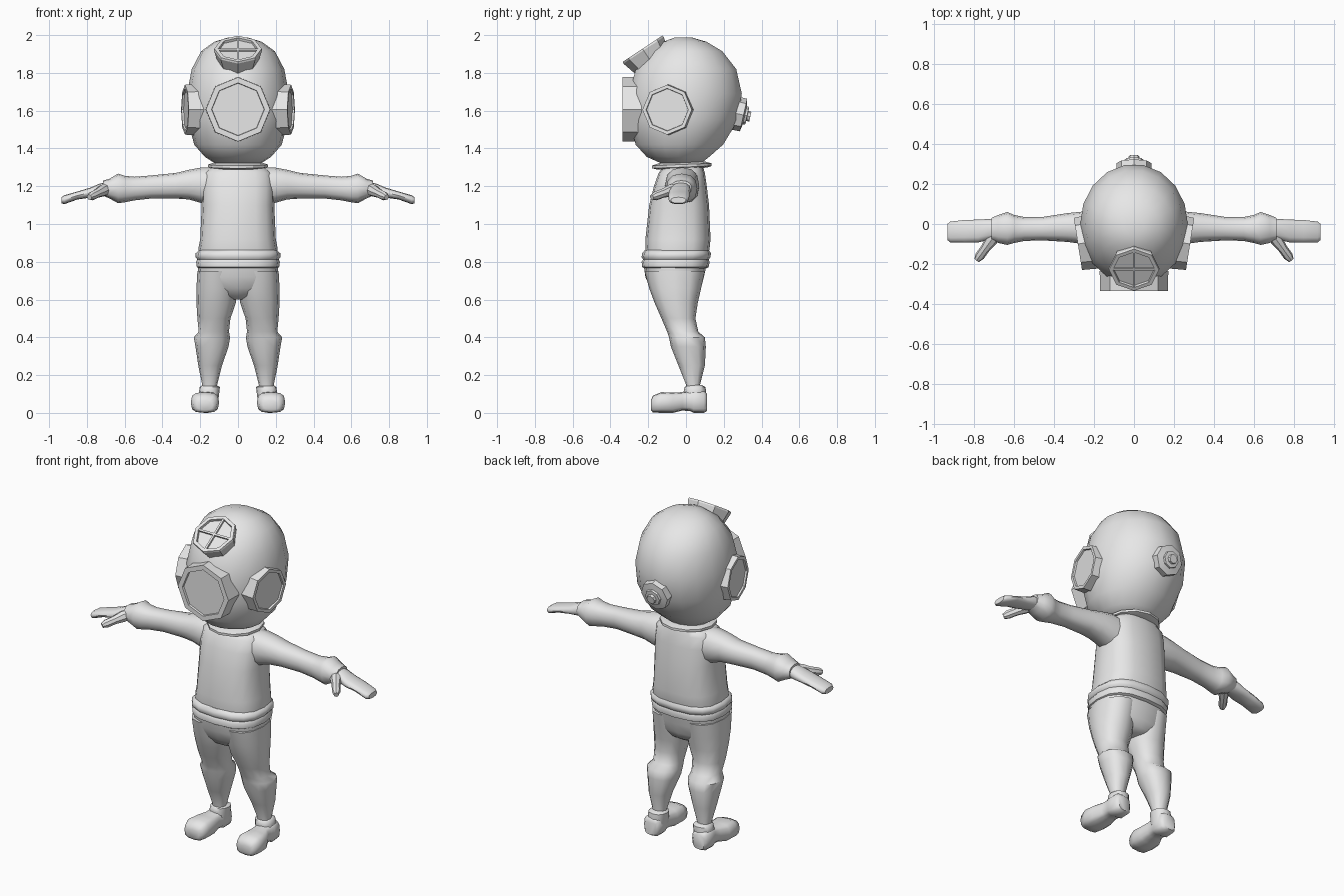
import bpy, bmesh, math
from mathutils import Vector, Matrix

grey = bpy.data.materials.new("suit_grey")
grey.diffuse_color = (0.8, 0.8, 0.8, 1)


def finish(name, bm, mirror=False, angle=40):
    bmesh.ops.recalc_face_normals(bm, faces=bm.faces)
    me = bpy.data.meshes.new(name)
    bm.to_mesh(me)
    bm.free()
    me.materials.append(grey)
    ob = bpy.data.objects.new(name, me)
    bpy.context.collection.objects.link(ob)
    bpy.ops.object.select_all(action='DESELECT')
    ob.select_set(True)
    bpy.context.view_layer.objects.active = ob
    bpy.ops.object.shade_smooth_by_angle(angle=math.radians(angle))
    if mirror:
        ob.modifiers.new("mirror", 'MIRROR')
    return ob


def skin(bm, loops):
    """Bridge rings of points and cap both ends."""
    rings = [[bm.verts.new(p) for p in loop] for loop in loops]
    n = len(rings[0])
    for a, b in zip(rings, rings[1:]):
        for i in range(n):
            j = (i + 1) % n
            bm.faces.new((a[i], a[j], b[j], b[i]))
    bm.faces.new(rings[0])
    bm.faces.new(rings[-1])


def loft(name, axis, rings, n=12, power=0.85, mirror=False, angle=50):
    """Each ring: position on axis, then min/max on the two other axes."""
    order = {'X': (0, 1, 2), 'Y': (1, 0, 2), 'Z': (2, 0, 1)}[axis]
    loops = []
    for t, a0, a1, b0, b1 in rings:
        loop = []
        for i in range(n):
            w = 2 * math.pi * i / n
            c, s = math.cos(w), math.sin(w)
            c = math.copysign(abs(c) ** power, c)
            s = math.copysign(abs(s) ** power, s)
            p = [0, 0, 0]
            p[order[0]] = t
            p[order[1]] = (a0 + a1) / 2 + c * (a1 - a0) / 2
            p[order[2]] = (b0 + b1) / 2 + s * (b1 - b0) / 2
            loop.append(p)
        loops.append(loop)
    bm = bmesh.new()
    skin(bm, loops)
    return finish(name, bm, mirror, angle)


def sym(rings):
    """Rings given as z, half width, y min, y max."""
    return [(z, -w, w, y0, y1) for z, w, y0, y1 in rings]


def placement(centre, normal):
    rot = Vector(normal).normalized().to_track_quat('Z', 'Y').to_matrix().to_4x4()
    return Matrix.Translation(centre) @ rot


def turned(name, centre, normal, profile, n=8, mirror=False):
    """Faceted turned part; profile holds (radius, height along normal)."""
    m = placement(centre, normal)
    bm = bmesh.new()
    skin(bm, [[m @ Vector((r * math.cos(a), r * math.sin(a), h))
               for a in (math.pi / 2 + 2 * math.pi * i / n for i in range(n))]
              for r, h in profile])
    return finish(name, bm, mirror, 25)


# Helmet
loft("helmet", 'Z', sym([
    (1.32, .12, -.13, .08), (1.355, .175, -.21, .125), (1.42, .232, -.27, .2),
    (1.55, .266, -.305, .28), (1.69, .27, -.305, .30), (1.82, .245, -.27, .27),
    (1.915, .195, -.19, .195), (1.965, .125, -.12, .11), (1.988, .05, -.06, .03)]),
    n=18, power=1, angle=60)

# Portholes: frame with recessed glass
turned("front_window", (0, -.335, 1.607), (0, -1, 0),
       [(.172, -.1), (.17, 0), (.14, 0), (.138, -.012)])
turned("side_window", (.281, -.1, 1.605), (.985, -.155, 0),
       [(.138, -.09), (.132, 0), (.113, 0), (.111, -.01)], mirror=True)
top_c, top_n = (0, -.23, 1.928), (0, -.55, .835)
turned("top_window", top_c, top_n,
       [(.10, -.11), (.128, -.01), (.125, 0), (.105, 0), (.103, -.014)])

# Crossed guard bars on the top window
m = placement(top_c, top_n)
for name, size in (("guard_bar_across", (.21, .012, .014)), ("guard_bar_upright", (.012, .21, .014))):
    bm = bmesh.new()
    bmesh.ops.create_cube(bm, size=1, matrix=m @ Matrix.Translation((0, 0, -.01)) @ Matrix.Diagonal((*size, 1)))
    finish(name, bm)

# Air valve on the back
turned("valve", (0, .29, 1.58), (0, .97, -.22),
       [(.09, -.06), (.088, .015), (.05, .022), (.048, .034), (.028, .036), (.026, .052)])

# Neck and collar plate
loft("neck", 'Z', sym([(1.26, .12, -.12, .09), (1.34, .11, -.12, .08)]))
turned("collar", (0, -.022, 1.305), (0, -.04, 1),
       [(.13, -.012), (.158, -.004), (.158, .01), (.12, .022)], n=12)

# Sweater body and rolled hem
loft("sweater", 'Z', sym([
    (.80, .2, -.21, .11), (.87, .21, -.215, .125), (.92, .2, -.215, .13),
    (1.10, .192, -.195, .122), (1.2, .195, -.17, .11), (1.27, .185, -.145, .1),
    (1.303, .14, -.12, .09)]), n=16, power=.75)
loft("hem", 'Z', sym([
    (.762, .2, -.215, .1), (.772, .218, -.232, .12), (.80, .222, -.235, .125),
    (.812, .215, -.227, .12), (.825, .225, -.235, .13), (.845, .224, -.232, .132),
    (.862, .205, -.218, .122)]), n=16, power=.75)

# Sleeves with puffed cuffs
loft("sleeve", 'X', [
    (.1, -.11, .07, 1.09, 1.30), (.19, -.11, .07, 1.11, 1.30), (.26, -.1, .062, 1.13, 1.287),
    (.33, -.09, .055, 1.135, 1.27), (.46, -.082, .035, 1.135, 1.257), (.55, -.085, .035, 1.125, 1.25),
    (.6, -.095, .045, 1.115, 1.255), (.635, -.105, .06, 1.11, 1.267),
    (.68, -.095, .045, 1.135, 1.24), (.715, -.08, .03, 1.15, 1.23)], mirror=True)

# Mitten hands and thumbs
loft("hand", 'X', [
    (.68, -.07, .02, 1.155, 1.225), (.73, -.08, .025, 1.145, 1.215), (.78, -.092, .022, 1.14, 1.193),
    (.85, -.092, .02, 1.13, 1.172), (.92, -.092, .012, 1.105, 1.152), (.935, -.08, 0, 1.11, 1.142)],
    mirror=True)
turned("thumb", (.70, -.06, 1.185), (.09, -.125, -.045),
       [(.03, -.02), (.032, .03), (.024, .08), (.024, .13), (.015, .155)], mirror=True)

# Trousers
loft("hips", 'Z', sym([
    (.79, .21, -.225, .11), (.72, .215, -.215, .095), (.66, .2, -.19, .08),
    (.62, .13, -.16, .06), (.60, .05, -.12, .03)]), n=16, power=.75)
loft("leg", 'Z', [
    (.75, .005, .215, -.22, .1), (.66, .005, .22, -.195, .08), (.58, .012, .22, -.165, .062),
    (.5, .04, .215, -.13, .05), (.43, .048, .208, -.1, .065), (.4, .042, .234, -.09, .1),
    (.35, .05, .225, -.08, .105), (.25, .085, .21, -.04, .1), (.15, .11, .19, 0, .075),
    (.1, .11, .19, 0, .08)], mirror=True)

# Boots
loft("boot", 'Y', [
    (-.186, .135, .215, .015, .065), (-.175, .112, .238, .002, .092), (-.13, .1, .25, 0, .11),
    (-.07, .102, .245, 0, .107), (-.02, .11, .22, .012, .11), (.02, .11, .215, .01, .115),
    (.04, .105, .22, 0, .12), (.095, .108, .215, 0, .118), (.112, .125, .2, .01, .1)],
    power=.65, mirror=True)
loft("boot_cuff", 'Z', [
    (.06, .105, .215, -.015, .105), (.115, .098, .206, -.012, .106),
    (.137, .096, .203, -.008, .103), (.147, .115, .187, .01, .085)], mirror=True)
